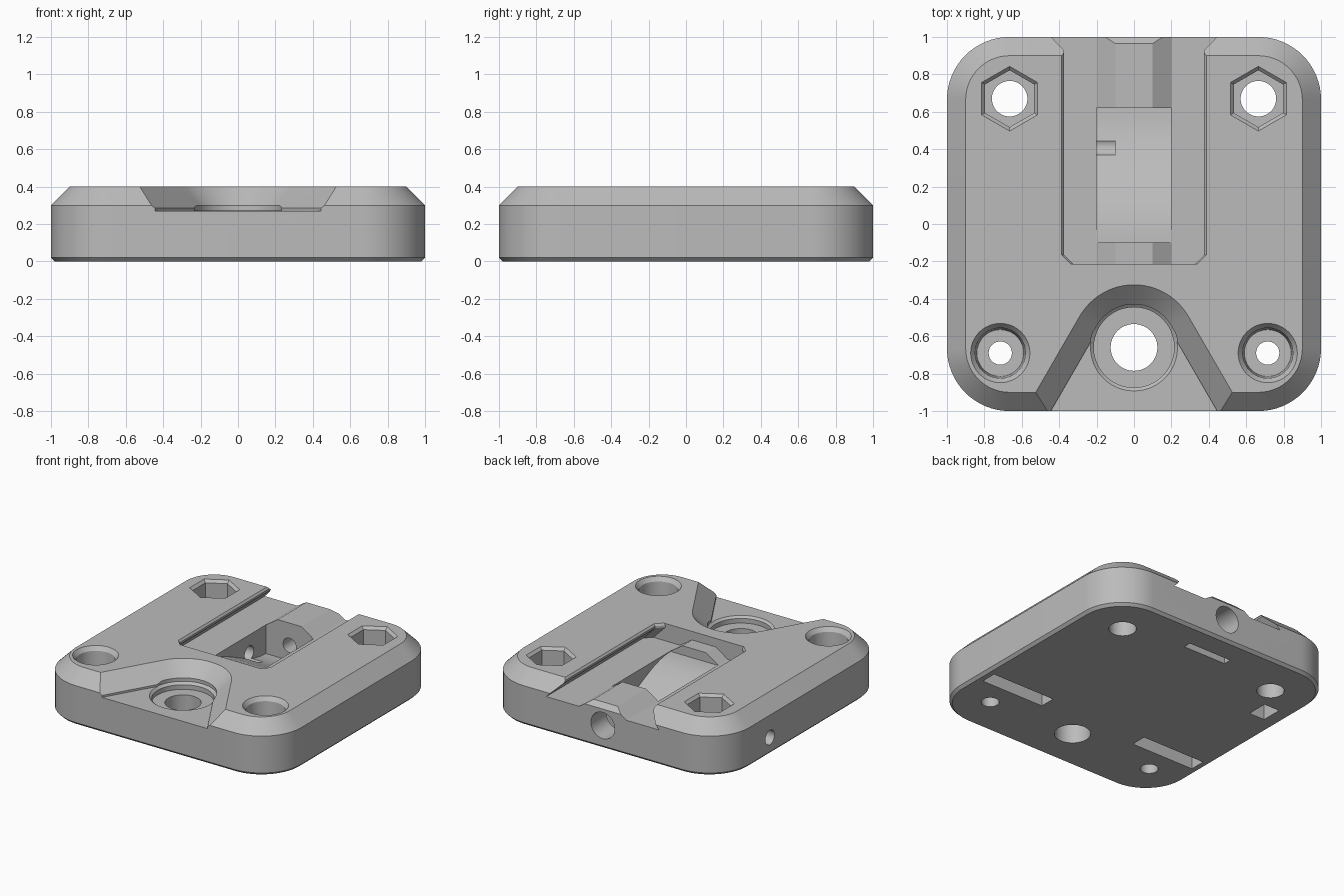
import bpy, bmesh, math

if "Cube" in bpy.data.objects:
    bpy.data.objects.remove(bpy.data.objects["Cube"])

grey = bpy.data.materials.new("plain grey")
grey.diffuse_color = (0.5, 0.5, 0.5, 1)
grey.use_nodes = True
grey.node_tree.nodes["Principled BSDF"].inputs["Base Color"].default_value = grey.diffuse_color


def loft(name, rings):
    """Closed solid through rings of equal point count."""
    bm = bmesh.new()
    loops = [[bm.verts.new(p) for p in ring] for ring in rings]
    n = len(loops[0])
    for a, b in zip(loops, loops[1:]):
        for i in range(n):
            j = (i + 1) % n
            bm.faces.new((a[i], a[j], b[j], b[i]))
    bm.faces.new(loops[0])
    bm.faces.new(loops[-1])
    bmesh.ops.recalc_face_normals(bm, faces=bm.faces)
    mesh = bpy.data.meshes.new(name)
    bm.to_mesh(mesh)
    bm.free()
    obj = bpy.data.objects.new(name, mesh)
    bpy.context.collection.objects.link(obj)
    mesh.materials.append(grey)
    return obj


def rounded_ring(inset, z):
    """Rounded square outline."""
    pts, r = [], 0.335 - inset
    for k, (sx, sy) in enumerate([(1, 1), (-1, 1), (-1, -1), (1, -1)]):
        for i in range(17):
            a = math.radians(90 * k + 90 * i / 16)
            pts.append((sx * 0.665 + r * math.cos(a), sy * 0.665 + r * math.sin(a), z))
    return pts


plate = loft("plate", [rounded_ring(0.02, 0), rounded_ring(0, 0.02),
                       rounded_ring(0, 0.3), rounded_ring(0.1, 0.4)])


def cut(cutter):
    mod = plate.modifiers.new("cut", 'BOOLEAN')
    mod.operation, mod.solver, mod.object = 'DIFFERENCE', 'EXACT', cutter
    bpy.context.view_layer.objects.active = plate
    bpy.ops.object.modifier_apply(modifier=mod.name)
    bpy.data.objects.remove(cutter)


def bore(x, y, profile, sides=48, turn=0):
    """Vertical turned hole from (radius, z) pairs."""
    cut(loft("bore", [[(x + r * math.cos(turn + math.tau * i / sides),
                        y + r * math.sin(turn + math.tau * i / sides), z)
                       for i in range(sides)] for r, z in profile]))


def side_bore(axis, start, end, u, z, r, sides=32):
    """Horizontal round hole along x or y."""
    rings = []
    for t in (start, end):
        ring = []
        for i in range(sides):
            a = math.tau * i / sides
            p, q = u + r * math.cos(a), z + r * math.sin(a)
            ring.append((t, p, q) if axis == 'x' else (p, t, q))
        rings.append(ring)
    cut(loft("side_bore", rings))


def box(x0, x1, y0, y1, z0, z1):
    cut(loft("box", [[(x0, y0, z), (x1, y0, z), (x1, y1, z), (x0, y1, z)] for z in (z0, z1)]))


# Dovetail slot whose floor carries a central ridge
def slot_ring(y, narrow):
    half = [(0.1, 0.335), (0.2, 0.268), (0.475 - narrow, 0.268),
            (0.375 - narrow, 0.37), (0.375 - narrow, 0.385),
            (0.387 - narrow, 0.4), (0.387 - narrow, 0.5)]
    return [(x, y, z) for x, z in half] + [(-x, y, z) for x, z in reversed(half)]


cut(loft("slot", [slot_ring(-0.215, 0.05), slot_ring(-0.165, 0), slot_ring(1.1, 0)]))

# Pocket with a curved ramp, splitting the ridge
ramp = [(0.62, 0.6), (0.62, 0.05)]
for i in range(1, 13):
    t = i / 12
    ramp.append((0.62 - 0.72 * t, 0.05 + 0.215 * (0.5 - 0.5 * math.cos(math.pi * t))))
ramp.append((-0.1, 0.6))
cut(loft("pocket", [[(x, y, z) for y, z in ramp] for x in (-0.2, 0.2)]))


# Flared front notch with sloping walls
def notch_ring(r, z):
    d, s = 0.7, math.sqrt(3) / 2
    pts = []
    for i in range(25):
        a = math.radians(30 + 120 * i / 24)
        pts.append((r * math.cos(a), -0.66 + r * math.sin(a), z))
    (x0, y0, _), (x1, y1, _) = pts[0], pts[-1]
    return pts + [(x1 - d / 2, y1 - d * s, z), (x0 + d / 2, y0 - d * s, z)]


cut(loft("notch", [notch_ring(0.215, 0.27), notch_ring(0.215, 0.285),
                   notch_ring(0.335, 0.4), notch_ring(0.44, 0.5)]))

# Recess and main hole in the notch
bore(0, -0.66, [(0.215, 0.22), (0.215, 0.255), (0.235, 0.272), (0.235, 0.3)])
bore(0, -0.66, [(0.125, -0.1), (0.125, 0.3)])

# Hexagonal nut seats, counterbores and underside grooves
for s in (-1, 1):
    bore(s * 0.665, 0.67, [(0.152, 0.2), (0.152, 0.38), (0.175, 0.402), (0.175, 0.5)], 6, math.pi / 6)
    bore(s * 0.665, 0.67, [(0.095, -0.1), (0.095, 0.25)])
    bore(s * 0.715, -0.69, [(0.125, 0.2), (0.135, 0.37), (0.16, 0.402), (0.16, 0.5)])
    bore(s * 0.715, -0.69, [(0.062, -0.1), (0.062, 0.25)])
    box(min(s * 0.41, s * 0.94), max(s * 0.41, s * 0.94), -0.5, -0.38, -0.1, 0.1)

# Screw holes through the back and left side, with nut slits below
side_bore('y', 0.8, 1.1, 0, 0.175, 0.1)
side_bore('y', 0.5, 0.9, 0, 0.165, 0.055)
side_bore('x', -1.1, -0.1, 0.42, 0.13, 0.055)
box(-0.18, 0.18, 0.755, 0.815, -0.1, 0.25)
box(-0.885, -0.755, 0.34, 0.5, -0.1, 0.2)

plate.select_set(True)
bpy.context.view_layer.objects.active = plate
bpy.ops.object.shade_smooth_by_angle(angle=math.radians(25))
